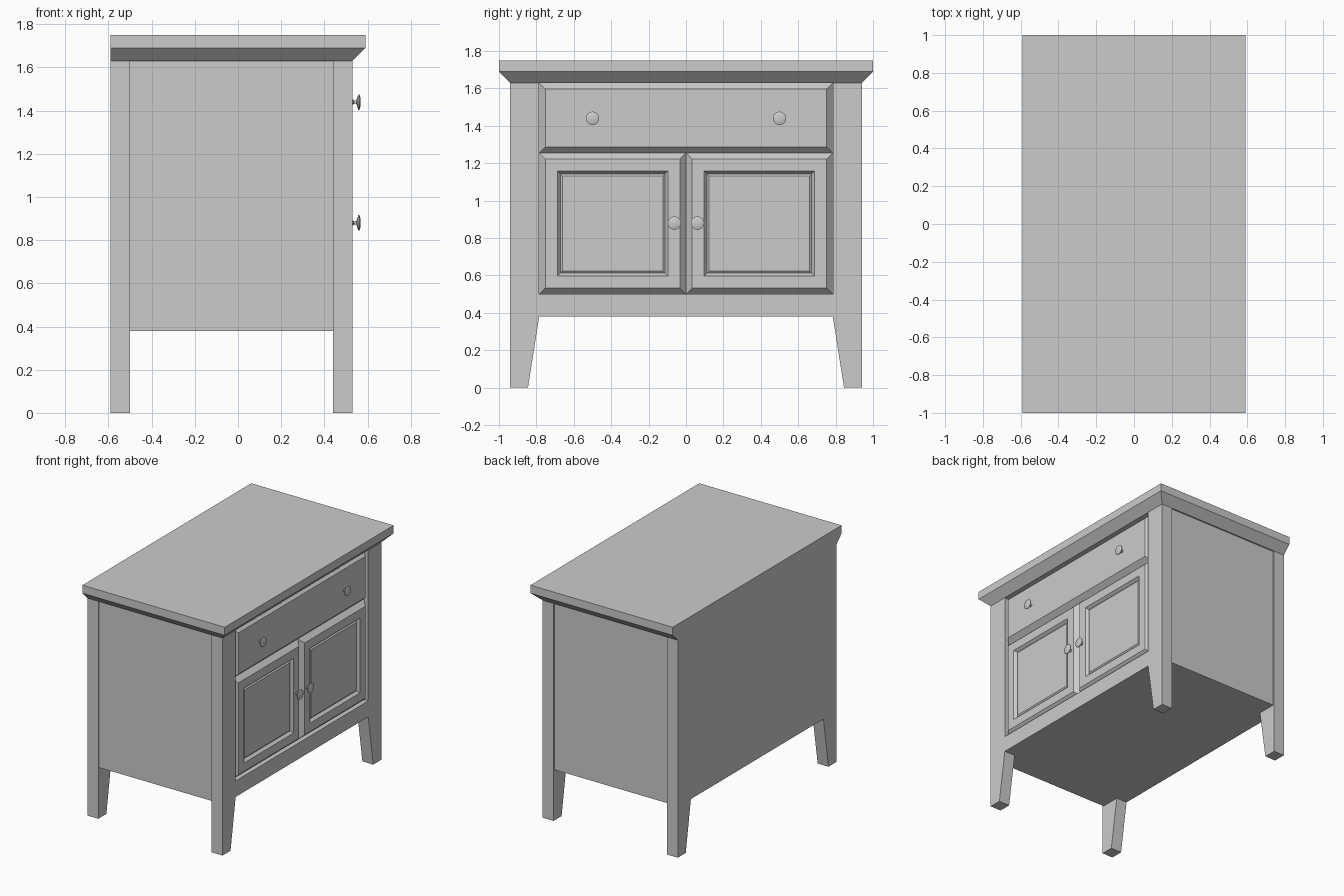
import bpy, bmesh, math

cube = bpy.data.objects.get("Cube")
if cube:
    bpy.data.objects.remove(cube, do_unlink=True)

GREY = (0.6, 0.6, 0.6, 1.0)
mat = bpy.data.materials.new("plain grey")
mat.use_nodes = True
mat.diffuse_color = GREY
mat.node_tree.nodes["Principled BSDF"].inputs["Base Color"].default_value = GREY

BACK, FRONT = -0.59, 0.53      # carcass depth limits (x)
POST = 0.09                    # leg thickness
HALF = 0.94                    # carcass half width (y)
OPEN = 0.785                   # half width of the front opening
FLOOR, RAIL, SPLIT, HEAD = 0.38, 0.50, 1.255, 1.63


def skin(name, loops):
    """Join successive point loops with side faces and cap both ends."""
    bm = bmesh.new()
    rings = [[bm.verts.new(p) for p in loop] for loop in loops]
    for a, b in zip(rings, rings[1:]):
        for i in range(len(a)):
            j = (i + 1) % len(a)
            bm.faces.new((a[i], a[j], b[j], b[i]))
    bm.faces.new(rings[0])
    bm.faces.new(rings[-1])
    bmesh.ops.recalc_face_normals(bm, faces=bm.faces)
    mesh = bpy.data.meshes.new(name)
    bm.to_mesh(mesh)
    bm.free()
    mesh.materials.append(mat)
    obj = bpy.data.objects.new(name, mesh)
    bpy.context.collection.objects.link(obj)
    return obj


def rect_x(x, y0, y1, z0, z1):
    return [(x, y0, z0), (x, y1, z0), (x, y1, z1), (x, y0, z1)]


def rect_z(z, x0, x1, y):
    return [(x0, -y, z), (x1, -y, z), (x1, y, z), (x0, y, z)]


def extrude_outline(name, half_outline, x0, x1):
    """Mirror a (y, z) half outline across y = 0 and extrude it along x."""
    outline = half_outline + [(-y, z) for y, z in reversed(half_outline)]
    return skin(name, [[(x, y, z) for y, z in outline] for x in (x0, x1)])


def stepped_front(name, y0, y1, z0, z1, steps):
    """Rectangular front built from (inset, x) steps."""
    return skin(name, [rect_x(x, y0 + i, y1 - i, z0 + i, z1 - i) for i, x in steps])


# Back panel and front frame, each with its pair of tapered legs
leg = [(OPEN, FLOOR), (0.845, 0), (HALF, 0), (HALF, HEAD)]
extrude_outline("back_panel_with_legs", leg, BACK, BACK + POST)
extrude_outline("front_frame_with_legs", leg + [(OPEN, HEAD), (OPEN, RAIL)],
                FRONT - POST, FRONT)

# Carcass with side panels set in slightly from the legs
side = HALF - 0.01
skin("carcass", [rect_x(x, -side, side, FLOOR, HEAD)
                 for x in (BACK + POST, FRONT - POST)])

# Table top with a sloped underside on three edges
skin("table_top", [rect_z(HEAD, BACK, FRONT, HALF),
                   rect_z(1.69, BACK, 0.59, 1.0),
                   rect_z(1.75, BACK, 0.59, 1.0)])

# Bevelled drawer front and two doors with sunken panels
bevel = [(0, FRONT - POST), (0, FRONT - 0.035), (0.033, FRONT)]
stepped_front("drawer_front", -OPEN, OPEN, SPLIT, HEAD, bevel)
panel = bevel + [(0.097, FRONT), (0.113, FRONT - 0.02), (0.124, FRONT - 0.012)]
stepped_front("left_door", 0, OPEN, RAIL, SPLIT, panel)
stepped_front("right_door", -OPEN, 0, RAIL, SPLIT, panel)

# Turned knobs
KNOB = [(-0.005, 0.012), (0.003, 0.012), (0.007, 0.007), (0.018, 0.008),
        (0.023, 0.022), (0.027, 0.036), (0.032, 0.036), (0.036, 0.026), (0.038, 0.01)]
SIDES = 16


def knob(name, y, z):
    angles = [2 * math.pi * k / SIDES for k in range(SIDES)]
    obj = skin(name, [[(FRONT + x, y + r * math.cos(a), z + r * math.sin(a))
                       for a in angles] for x, r in KNOB])
    bpy.ops.object.select_all(action='DESELECT')
    obj.select_set(True)
    bpy.context.view_layer.objects.active = obj
    bpy.ops.object.shade_smooth_by_angle(angle=math.radians(40))


for label, s in (("left", 1), ("right", -1)):
    knob(label + "_drawer_knob", s * 0.5, 1.44)
    knob(label + "_door_knob", s * 0.062, 0.88)
